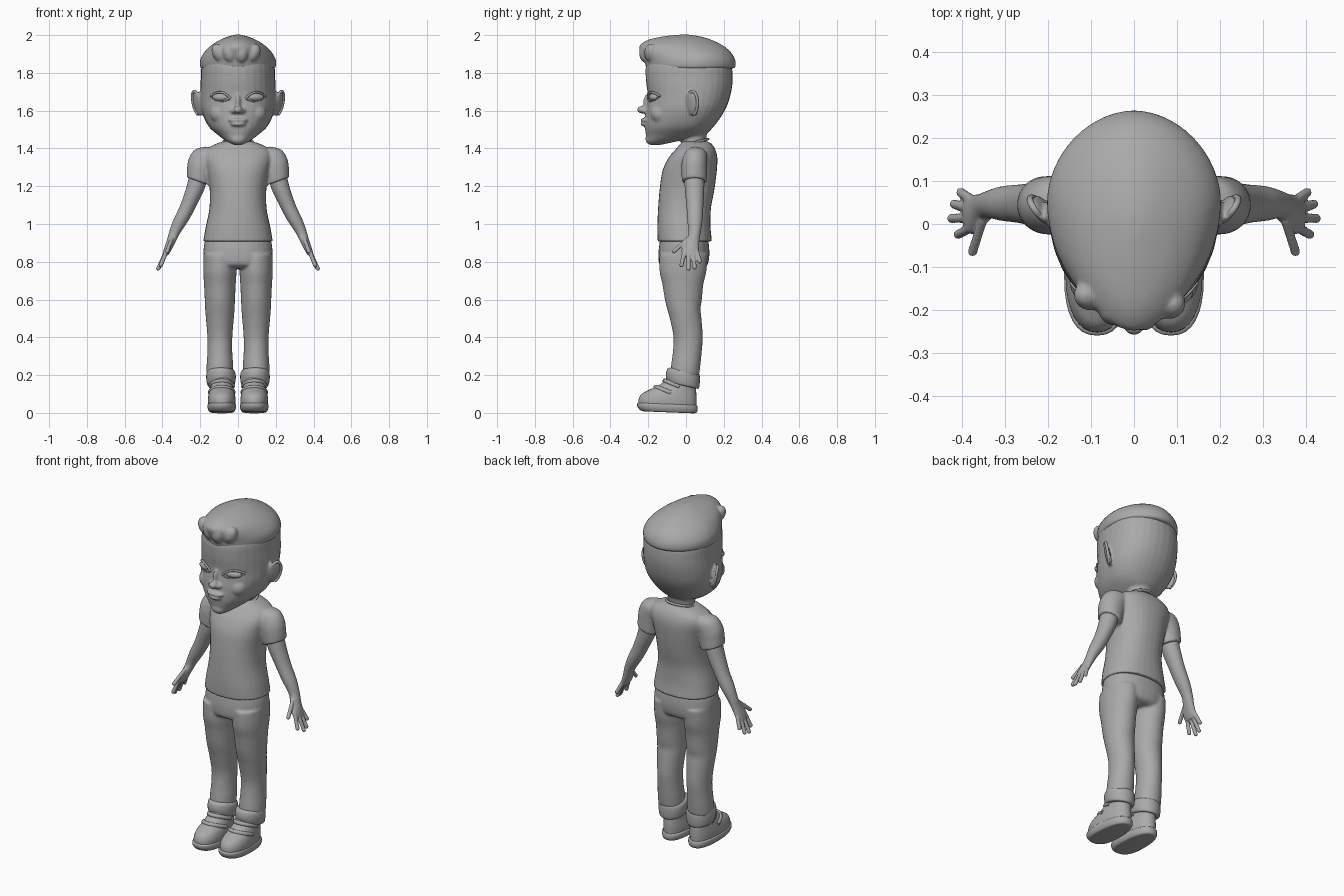
import bpy, bmesh, math
from mathutils import Matrix, Vector

cube = bpy.data.objects.get("Cube")
if cube:
    bpy.data.objects.remove(cube, do_unlink=True)

clay = bpy.data.materials.new("clay_grey")
clay.use_nodes = True
clay.diffuse_color = (0.4, 0.4, 0.4, 1)
clay.node_tree.nodes["Principled BSDF"].inputs["Base Color"].default_value = (0.4, 0.4, 0.4, 1)


def resample(rows, steps=4):
    """Catmull-Rom interpolation through a list of number tuples."""
    rows = [Vector(r) for r in rows]
    out = []
    for i in range(len(rows) - 1):
        a, b, c, d = rows[max(i - 1, 0)], rows[i], rows[i + 1], rows[min(i + 2, len(rows) - 1)]
        for k in range(steps):
            t = k / steps
            out.append(b + (c - a) * t / 2 + (a * 2 - b * 5 + c * 4 - d) * t * t / 2
                       + (b * 3 - a - c * 3 + d) * t ** 3 / 2)
    return out + [rows[-1]]


def loft(bm, rings, side=1, p=2.0, tilt=(0, 0), n=32):
    """Rings are (x, y, z, half width, front depth, back depth)."""
    loops = []
    for x, y, z, rx, front, back in resample(rings):
        loop = []
        for k in range(n):
            a = math.tau * k / n
            c, s = math.cos(a), math.sin(a)
            dx = rx * math.copysign(abs(c) ** (2 / p), c)
            dy = (back if s > 0 else front) * math.copysign(abs(s) ** (2 / p), s)
            loop.append(bm.verts.new((side * (x + dx), y + dy, z + tilt[0] * dx + tilt[1] * dy)))
        loops.append(loop)
    for a, b in zip(loops, loops[1:]):
        for k in range(n):
            bm.faces.new((a[k], a[(k + 1) % n], b[(k + 1) % n], b[k]))
    bm.faces.new(loops[0])
    bm.faces.new(loops[-1])


def ball(bm, centre, radii, rotation=None):
    m = Matrix.Translation(centre) @ (rotation or Matrix()) @ Matrix.Diagonal((*radii, 1))
    bmesh.ops.create_uvsphere(bm, u_segments=20, v_segments=14, radius=1, matrix=m)


def finish(name, bm, voxel=0, smooth=0):
    """Turn a bmesh into an object, fusing its pieces when voxel is given."""
    bmesh.ops.recalc_face_normals(bm, faces=bm.faces)
    mesh = bpy.data.meshes.new(name)
    bm.to_mesh(mesh)
    bm.free()
    for f in mesh.polygons:
        f.use_smooth = True
    mesh.materials.append(clay)
    ob = bpy.data.objects.new(name, mesh)
    bpy.context.collection.objects.link(ob)
    if voxel:
        m = ob.modifiers.new("fuse", 'REMESH')
        m.mode, m.voxel_size, m.use_smooth_shade = 'VOXEL', voxel, True
        m = ob.modifiers.new("soften", 'SMOOTH')
        m.factor, m.iterations = 0.5, smooth
    return ob


def cord(name, points, radius, closed=False):
    curve = bpy.data.curves.new(name, 'CURVE')
    curve.dimensions, curve.bevel_depth, curve.bevel_resolution = '3D', radius, 2
    curve.use_fill_caps = True
    s = curve.splines.new('POLY')
    s.points.add(len(points) - 1)
    for pt, co in zip(s.points, points):
        pt.co = (*co, 1)
    s.use_cyclic_u = closed
    s.use_smooth = True
    curve.materials.append(clay)
    ob = bpy.data.objects.new(name, curve)
    bpy.context.collection.objects.link(ob)


def oval(y, z, rx, ry, slope, n=40):
    return [(rx * math.cos(math.tau * k / n), y + ry * math.sin(math.tau * k / n),
             z + slope * ry * math.sin(math.tau * k / n)) for k in range(n)]


def profile(rows, x=0):
    """Rows (z, half width, front y, middle y, back y) to loft rings."""
    return [(x, m, z, w, m - f, b - m) for z, w, f, m, b in rows]


SIDES = (("left", 1), ("right", -1))

# Head with neck, nose, lips and ears
bm = bmesh.new()
loft(bm, profile([(1.418, .02, -.19, -.165, -.14), (1.435, .055, -.207, -.13, -.06),
                  (1.47, .105, -.212, -.05, .09), (1.52, .158, -.218, 0, .15),
                  (1.6, .193, -.213, .03, .205), (1.68, .2, -.203, .045, .235),
                  (1.77, .197, -.213, .05, .247), (1.86, .185, -.205, .05, .23),
                  (1.94, .11, -.13, .03, .14)]), p=2.15)
loft(bm, [(0, .045, 1.36, .085, .075, .075), (0, .04, 1.43, .072, .065, .065),
          (0, .04, 1.52, .08, .07, .08)])
ball(bm, (0, -.233, 1.605), (.025, .026, .02))
ball(bm, (0, -.203, 1.64), (.014, .024, .05))
ball(bm, (0, -.218, 1.55), (.052, .023, .011))
ball(bm, (0, -.218, 1.529), (.04, .024, .012))
ball(bm, (0, -.19, 1.45), (.04, .025, .028))
for _, s in SIDES:
    ball(bm, (s * .022, -.218, 1.598), (.017, .017, .013))
    ball(bm, (s * .09, -.135, 1.585), (.06, .055, .055))
    turn = Matrix.Rotation(s * -.6, 4, 'Z') @ Matrix.Rotation(s * .22, 4, 'Y')
    ball(bm, (s * .212, .032, 1.638), (.013, .04, .07), turn)
finish("head", bm, .007, 3)


def face_y(x):
    return .047 - .252 * (1 - abs(x / .2) ** 2.15) ** (1 / 2.15)


# Eyes with lids, and ear rims
for label, s in SIDES:
    bm = bmesh.new()
    ball(bm, (s * .092, -.172, 1.671), (.046, .022, .021), Matrix.Rotation(s * .3, 4, 'Z'))
    finish(label + "_eye", bm)
    for lid, h, r in (("upper", .027, .006), ("lower", -.02, .003)):
        pts = []
        for k in range(15):
            t = k / 7 - 1
            x = .092 + .053 * t
            pts.append((s * x, face_y(x) - .005 * (1 - t * t), 1.67 + .006 * t + h * (1 - t * t)))
        cord(f"{label}_{lid}_eyelid", pts, r)
    rim = []
    for k in range(17):
        a = math.radians(-75 + 14 * k)
        dy, dz = .034 * math.cos(a), .062 * math.sin(a)
        rim.append((s * (.219 + .55 * dy + .2 * dz), .034 + .8 * dy, 1.64 + dz))
    cord(label + "_ear_rim", rim, .008)

# Swept hair cap with front quiff
bm = bmesh.new()
loft(bm, profile([(1.822, .188, -.195, .05, .24), (1.832, .2, -.212, .05, .262),
                  (1.87, .2, -.222, .05, .26), (1.91, .178, -.243, .04, .237),
                  (1.945, .143, -.245, .01, .195), (1.975, .095, -.2, -.01, .135),
                  (1.993, .05, -.12, 0, .075), (2.002, .015, -.04, 0, .02)]), p=1.9, n=48)
for x, y, lean in ((-.1, -.165, -.5), (-.045, -.2, -.25), (.02, -.212, .1), (.08, -.185, .45)):
    ball(bm, (x, y, 1.905), (.036, .036, .052), Matrix.Rotation(lean, 4, 'Y'))
finish("hair", bm, .007, 2)

# T-shirt body and sleeves
bm = bmesh.new()
loft(bm, profile([(.908, .184, -.15, 0, .138), (.98, .172, -.152, 0, .13),
                  (1.08, .152, -.148, 0, .132), (1.18, .15, -.14, .01, .15),
                  (1.28, .165, -.125, .02, .163), (1.35, .18, -.093, .035, .166),
                  (1.395, .168, -.055, .045, .155), (1.425, .115, -.03, .048, .135),
                  (1.437, .075, -.02, .05, .115)]), p=2.25)
for _, s in SIDES:
    loft(bm, [(.14, .05, 1.4, .03, .035, .035), (.165, .05, 1.37, .065, .06, .06),
              (.19, .047, 1.32, .071, .07, .065), (.202, .045, 1.27, .068, .069, .066),
              (.209, .045, 1.225, .063, .066, .066)], s, tilt=(.35, 0))
finish("shirt", bm, .007, 3)
cord("shirt_collar", oval(.047, 1.432, .08, .07, .25), .007, True)

# Arms with hands
for label, s in SIDES:
    bm = bmesh.new()
    loft(bm, [(.195, .045, 1.32, .05, .05, .05), (.222, .045, 1.2, .05, .052, .052),
              (.262, .048, 1.1, .044, .046, .044), (.302, .048, 1.02, .041, .041, .04),
              (.337, .045, .95, .03, .032, .032), (.353, .035, .91, .025, .036, .036),
              (.372, .022, .865, .021, .045, .046), (.385, .022, .835, .016, .042, .046)], s)
    fingers = (((.378, -.008, .86), (.408, -.024, .782)), ((.38, .014, .855), (.423, .013, .764)),
               ((.38, .036, .855), (.417, .046, .77)), ((.376, .056, .86), (.402, .073, .802)),
               ((.352, .008, .92), (.375, -.064, .855)))
    for root, tip in fingers:
        root, tip = Vector(root), Vector(tip)
        for k in range(9):
            ball(bm, (root.lerp(tip, k / 8)) * Vector((1, 1, 1)).x * 1 if s > 0 else
                 Vector((-1, 1, 1)) * root.lerp(tip, k / 8), (.0115, .0115, .0115))
    finish(label + "_arm", bm, .0045, 3)

# Trousers: hips and two legs
bm = bmesh.new()
loft(bm, profile([(.95, .16, -.13, 0, .11), (.9, .178, -.14, 0, .12), (.84, .183, -.146, 0, .124),
                  (.785, .176, -.14, 0, .115), (.765, .15, -.1, 0, .09)]), p=2.2)
for _, s in SIDES:
    loft(bm, profile([(.84, .086, -.14, -.01, .115), (.75, .088, -.14, -.015, .108),
                      (.68, .084, -.125, -.012, .092), (.6, .08, -.112, -.01, .084),
                      (.55, .078, -.1, -.005, .077), (.5, .074, -.086, 0, .082),
                      (.4, .066, -.066, .01, .089), (.32, .066, -.07, .01, .083),
                      (.26, .07, -.078, .005, .077), (.2, .07, -.085, 0, .07)], .096), s)
finish("trousers", bm, .008, 3)

# Rolled trouser cuffs
for label, s in SIDES:
    bm = bmesh.new()
    loft(bm, profile([(.143, .064, -.09, -.01, .06), (.15, .073, -.1, -.01, .069),
                      (.18, .078, -.106, -.01, .073), (.21, .077, -.1, -.008, .073),
                      (.222, .07, -.085, -.005, .071)], .09), s, tilt=(0, -.22))
    finish(label + "_cuff", bm)

# Shoes: sole, upper and straps
for label, s in SIDES:
    bm = bmesh.new()
    loft(bm, profile([(.004, .055, -.22, -.12, .04), (.008, .067, -.24, -.12, .055),
                      (.025, .075, -.256, -.12, .062), (.042, .076, -.259, -.12, .06),
                      (.048, .071, -.253, -.12, .056)], .086), s, p=2.4, tilt=(0, -.04))
    finish(label + "_sole", bm)
    bm = bmesh.new()
    loft(bm, profile([(.03, .07, -.25, -.12, .055), (.07, .073, -.251, -.12, .056),
                      (.1, .069, -.235, -.1, .055), (.12, .064, -.2, -.07, .053),
                      (.14, .06, -.158, -.04, .052), (.165, .056, -.118, -.03, .052),
                      (.21, .052, -.09, -.02, .05)], .086), s, p=2.2)
    finish(label + "_shoe", bm)
    for k, (y, z, w) in enumerate(((-.155, .132, .062), (-.108, .165, .058))):
        arc = []
        for j in range(13):
            a = math.pi * j / 12
            arc.append((s * .086 + w * math.cos(a), y + .075 - .08 * math.sin(a),
                        z - .025 + .03 * math.sin(a)))
        cord(f"{label}_shoe_strap_{k + 1}", arc, .012)
